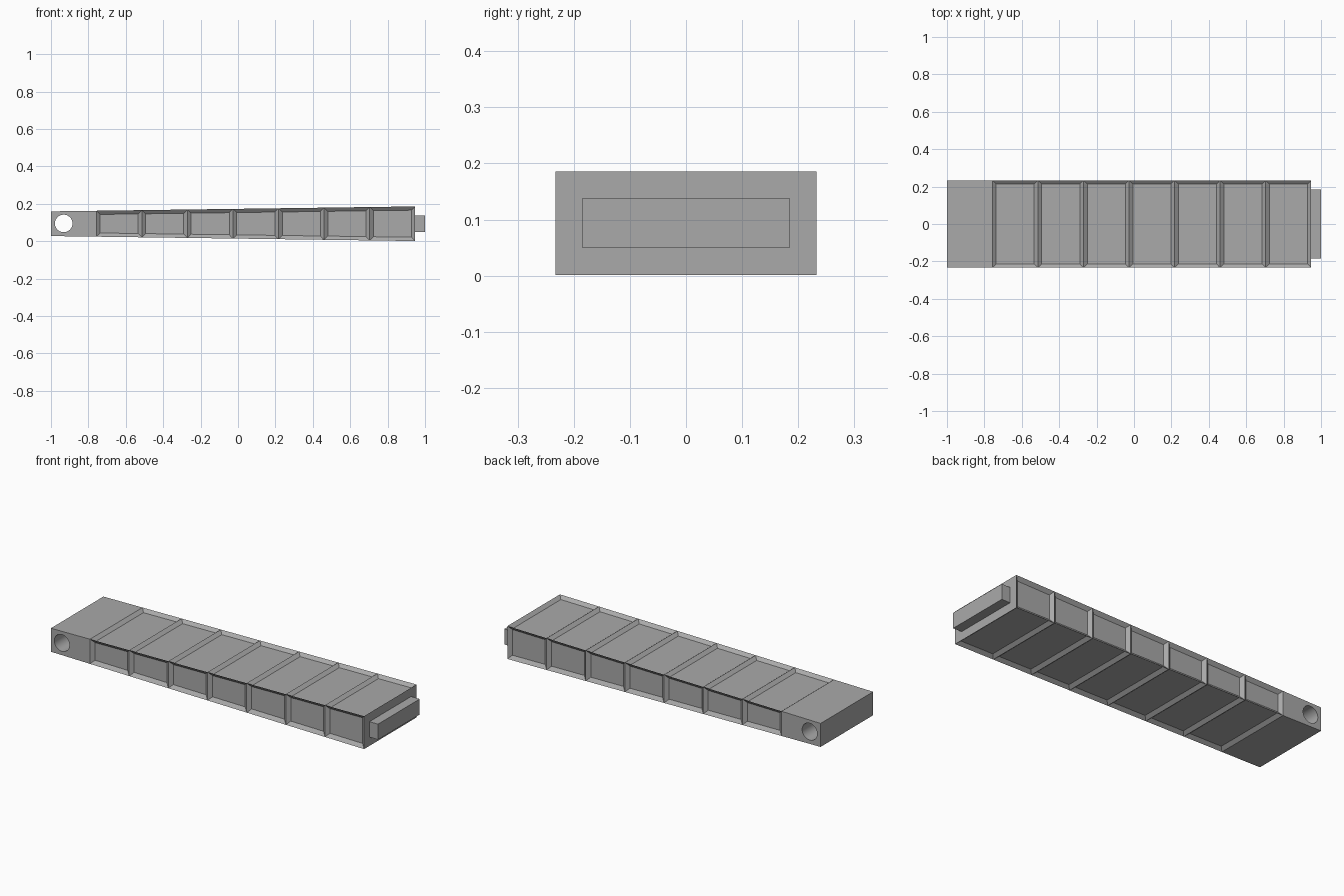
import bpy, bmesh
from mathutils import Vector

cube = bpy.data.objects.get("Cube")
if cube:
    bpy.data.objects.remove(cube)

grey = bpy.data.materials.new("plain_grey")
grey.use_nodes = True
colour = (0.4, 0.4, 0.4, 1)
grey.diffuse_color = colour
grey.node_tree.nodes["Principled BSDF"].inputs["Base Color"].default_value = colour

X_TAIL, X_BAY, X_HEAD = -1.0, -0.757, 0.947
HALF_W, MID_Z = 0.233, 0.0935
BAYS = 7


def half_height(x):
    """Body thickness grows steadily from tail to head."""
    t = (x - X_TAIL) / (X_HEAD - X_TAIL)
    return 0.066 + t * (0.0925 - 0.066)


def add_object(name, bm):
    bmesh.ops.recalc_face_normals(bm, faces=bm.faces[:])
    mesh = bpy.data.meshes.new(name)
    bm.to_mesh(mesh)
    bm.free()
    mesh.materials.append(grey)
    obj = bpy.data.objects.new(name, mesh)
    bpy.context.collection.objects.link(obj)
    return obj


# Tapered body, lofted through the bay stations
bm = bmesh.new()
pitch = (X_HEAD - X_BAY) / BAYS
stations = [X_TAIL] + [X_BAY + pitch * i for i in range(BAYS + 1)]
rings = []
for x in stations:
    h = half_height(x)
    rings.append([bm.verts.new((x, sy * HALF_W, MID_Z + sz * h))
                  for sy, sz in ((-1, -1), (1, -1), (1, 1), (-1, 1))])
bm.faces.new(rings[0])
bm.faces.new(rings[-1])
for a, b in zip(rings, rings[1:]):
    for i in range(4):
        j = (i + 1) % 4
        bm.faces.new((a[i], a[j], b[j], b[i]))
bmesh.ops.recalc_face_normals(bm, faces=bm.faces[:])

# Recessed panels on all four sides of every bay
panels = [f for f in bm.faces
          if abs(f.normal.x) < 0.5 and f.calc_center_median().x > X_BAY]
bmesh.ops.inset_individual(bm, faces=panels, thickness=0.02, use_even_offset=True)
for f in panels:
    shift = f.normal * -0.016
    bmesh.ops.translate(bm, verts=f.verts[:], vec=shift)
body = add_object("tapered_body", bm)

# Round cross hole near the tail
bpy.ops.mesh.primitive_cylinder_add(vertices=48, radius=0.047, depth=1,
                                    location=(-0.932, 0, 0.095),
                                    rotation=(1.570796, 0, 0))
cutter = bpy.context.object
cutter.name = "hole_cutter"
cutter.data.materials.append(grey)
cutter.hide_render = True
cutter.display_type = 'WIRE'
cut = body.modifiers.new("cross_hole", 'BOOLEAN')
cut.operation = 'DIFFERENCE'
cut.solver = 'EXACT'
cut.object = cutter
bpy.ops.object.select_all(action='DESELECT')
body.select_set(True)
bpy.context.view_layer.objects.active = body
bpy.ops.object.modifier_apply(modifier="cross_hole")
bpy.data.objects.remove(cutter)
bpy.ops.object.shade_smooth_by_angle(angle=0.35)

# Tongue on the head end
bm = bmesh.new()
bmesh.ops.create_cube(bm, size=1)
bmesh.ops.scale(bm, verts=bm.verts, vec=Vector((1 - X_HEAD, 0.37, 0.087)))
bmesh.ops.translate(bm, verts=bm.verts, vec=Vector(((1 + X_HEAD) / 2, 0, MID_Z)))
add_object("head_tongue", bm)
